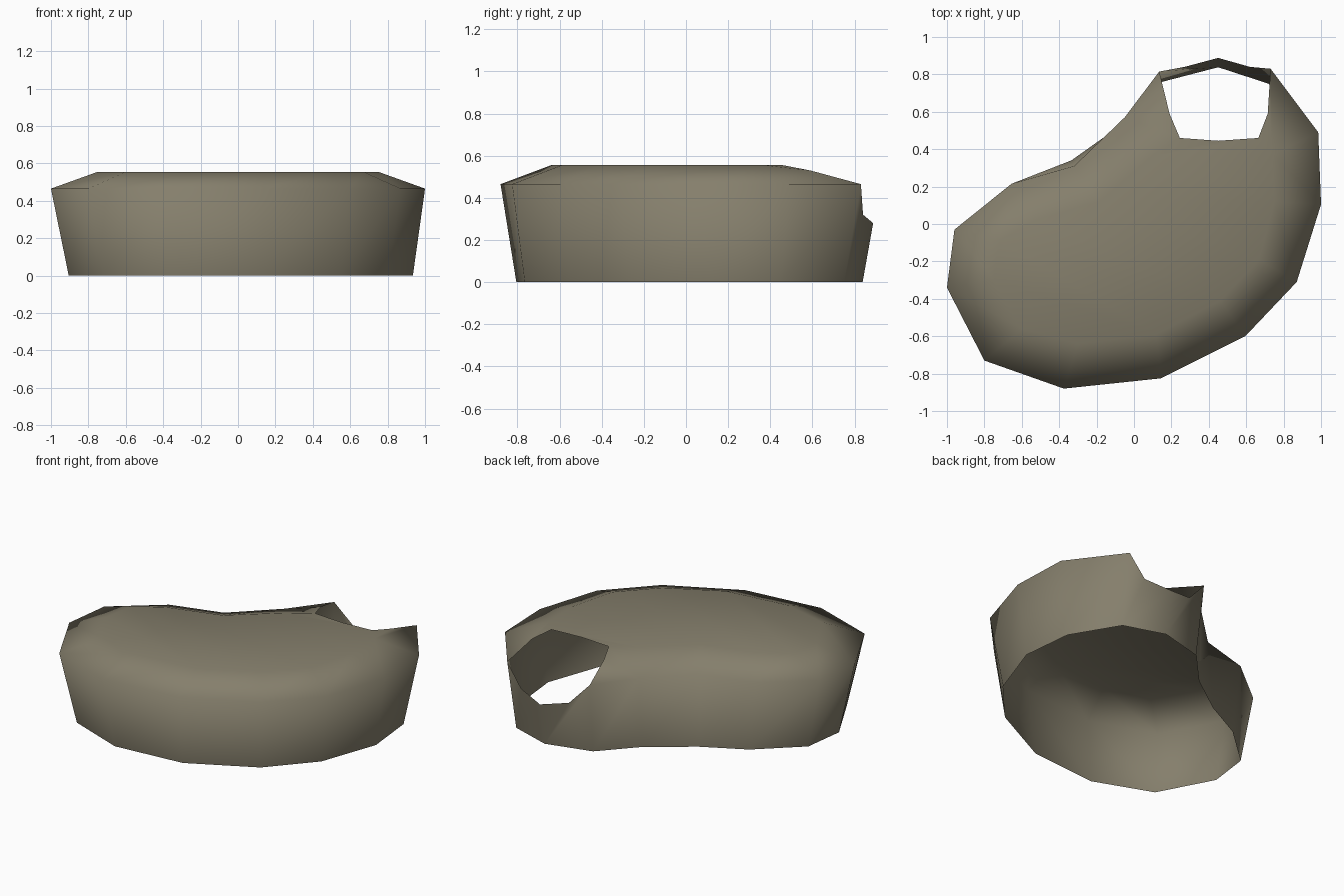
import bpy
import bmesh

cube = bpy.data.objects.get("Cube")
if cube:
    bpy.data.objects.remove(cube, do_unlink=True)

mat = bpy.data.materials.new("olive_brown")
mat.use_nodes = True
colour = (0.235, 0.212, 0.15, 1)
mat.diffuse_color = colour
mat.node_tree.nodes["Principled BSDF"].inputs["Base Color"].default_value = colour

# Outlines, running from one side of the doorway round to the other
BASE = [(.15, .76), (-.06, .535), (-.335, .34), (-.605, .2), (-.87, -.04),
        (-.905, -.31), (-.72, -.66), (-.34, -.805), (.13, -.765), (.55, -.55),
        (.8, -.27), (.935, .11), (.9, .45), (.72, .75)]
RIM = [(.135, .815), (-.05, .57), (-.32, .31), (-.655, .215), (-.96, -.03),
       (-1, -.34), (-.8, -.73), (-.375, -.88), (.145, -.825), (.595, -.6),
       (.87, -.31), (1, .105), (.985, .49), (.73, .83)]
ROOF = [(.245, .46), (.09, .36), (-.19, .12), (-.53, .02), (-.72, -.09),
        (-.75, -.3), (-.6, -.56), (-.3, -.64), (.12, -.59), (.46, -.41),
        (.67, -.19), (.75, .12), (.74, .37), (.665, .46)]

bm = bmesh.new()


def ring(points, z):
    return [bm.verts.new((x, y, z)) for x, y in points]


base, rim, roof = ring(BASE, 0), ring(RIM, .465), ring(ROOF, .555)
last = len(base) - 1

# Extra points round the doorway: floor, sill, sides and lintel
floor = bm.verts.new((.45, .838, 0))
sill_a, sill_b = ring([(.27, .84), (.62, .84)], .32)
sill_mid = bm.verts.new((.45, .888, .28))
side_a, side_b = ring([(.19, .59), (.715, .59)], .53)
lintel = bm.verts.new((.45, .445, .555))

# Walls and sloping shoulder
for i in range(last):
    bm.faces.new((base[i], base[i + 1], rim[i + 1], rim[i]))
    shoulder = [rim[i], rim[i + 1], roof[i + 1], roof[i]]
    if i == 0:
        shoulder.append(side_a)
    if i == last - 1:
        shoulder.insert(2, side_b)
    bm.faces.new(shoulder)

# Flat roof, in strips across the body
for i in range(last // 2):
    j = last - i
    strip = [roof[i], roof[i + 1], roof[j - 1], roof[j]]
    if i == 0:
        strip.append(lintel)
    bm.faces.new(strip)

# Low wall under the doorway
bm.faces.new((base[0], rim[0], sill_a, sill_mid, floor))
bm.faces.new((floor, sill_mid, sill_b, rim[last], base[last]))

bmesh.ops.recalc_face_normals(bm, faces=bm.faces)
roof_face = next(f for f in bm.faces if lintel in f.verts)
roof_face.normal_update()
if roof_face.normal.z < 0:
    bmesh.ops.reverse_faces(bm, faces=bm.faces)
for f in bm.faces:
    f.smooth = True

mesh = bpy.data.meshes.new("curved_shell")
bm.to_mesh(mesh)
bm.free()
mesh.materials.append(mat)
shell = bpy.data.objects.new("curved_shell", mesh)
bpy.context.collection.objects.link(shell)
